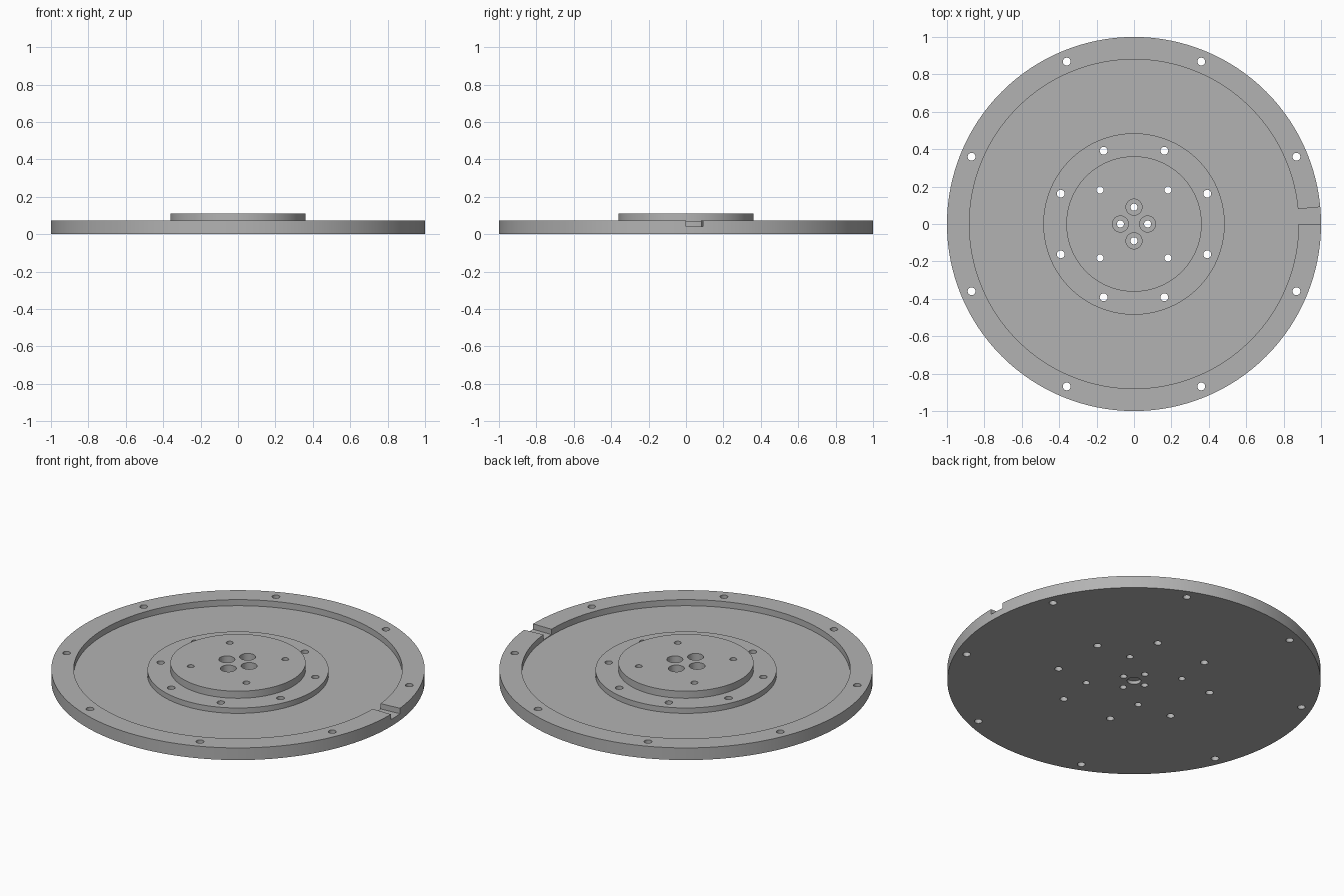
import bpy, bmesh
from math import cos, sin, pi, radians
from mathutils import Matrix, Vector

cube = bpy.data.objects.get("Cube")
if cube:
    bpy.data.objects.remove(cube, do_unlink=True)

grey = bpy.data.materials.new("machined grey")
grey.use_nodes = True
COLOUR = (0.45, 0.45, 0.45, 1)
grey.diffuse_color = COLOUR
grey.node_tree.nodes["Principled BSDF"].inputs["Base Color"].default_value = COLOUR

FLOOR, RIM, TOP = 0.036, 0.072, 0.11


def make_object(name, bm):
    bmesh.ops.recalc_face_normals(bm, faces=bm.faces)
    mesh = bpy.data.meshes.new(name)
    bm.to_mesh(mesh)
    bm.free()
    mesh.materials.append(grey)
    obj = bpy.data.objects.new(name, mesh)
    bpy.context.collection.objects.link(obj)
    return obj


def add_cylinder(bm, x, y, radius, z0, z1, sides=24):
    bmesh.ops.create_cone(bm, cap_ends=True, segments=sides, radius1=radius,
                          radius2=radius, depth=z1 - z0,
                          matrix=Matrix.Translation((x, y, (z0 + z1) / 2)))


def ring(radius, count, start):
    return [(radius * cos(a), radius * sin(a))
            for a in (radians(start) + 2 * pi * i / count for i in range(count))]


# Turned disc: rim, sunken floor, raised step and central boss
bm = bmesh.new()
profile = [(0, 0), (1, 0), (1, RIM), (0.88, RIM), (0.88, FLOOR), (0.485, FLOOR),
           (0.485, 0.068), (0.362, 0.068), (0.362, TOP), (0, TOP)]
verts = [bm.verts.new((r, 0, z)) for r, z in profile]
edges = [bm.edges.new(pair) for pair in zip(verts, verts[1:])]
bmesh.ops.spin(bm, geom=verts + edges, cent=(0, 0, 0), axis=(0, 0, 1),
               angle=2 * pi, steps=128, use_duplicate=False)
bmesh.ops.remove_doubles(bm, verts=bm.verts, dist=0.0001)
plate = make_object("flange_plate", bm)

# Through holes: rim, step, boss and the four centre bolts
bolts = [(0, 0.09), (0, -0.09), (0.073, 0), (-0.073, 0)]
bm = bmesh.new()
for points, radius in ((ring(0.94, 8, 22.5), 0.021), (ring(0.424, 8, 22.5), 0.021),
                       (ring(0.257, 4, 45), 0.019), (bolts, 0.019)):
    for x, y in points:
        add_cylinder(bm, x, y, radius, -0.1, 0.2)
drills = make_object("drill_cutter", bm)

# Recesses: counterbores, underside pocket and the slot in the rim
bm = bmesh.new()
for x, y in bolts:
    add_cylinder(bm, x, y, 0.043, 0.055, 0.2, 32)
add_cylinder(bm, 0, 0, 0.037, -0.1, 0.02, 32)
a = radians(5.2)
outline = [(0.87, 0), (1.1, 0), (1.1 * cos(a), 1.1 * sin(a)), (0.87 * cos(a), 0.87 * sin(a))]
slot = bm.faces.new([bm.verts.new((x, y, 0.04)) for x, y in outline])
walls = bmesh.ops.extrude_face_region(bm, geom=[slot], use_keep_orig=True)
bmesh.ops.translate(bm, vec=Vector((0, 0, 0.1)),
                    verts=[v for v in walls["geom"] if isinstance(v, bmesh.types.BMVert)])
recesses = make_object("recess_cutter", bm)

# Cut the plate, then discard the cutters
bpy.ops.object.select_all(action="DESELECT")
plate.select_set(True)
bpy.context.view_layer.objects.active = plate
for cutter in (recesses, drills):
    cutter.hide_render = True
    cut = plate.modifiers.new(cutter.name, "BOOLEAN")
    cut.operation, cut.solver, cut.object = "DIFFERENCE", "EXACT", cutter
    bpy.ops.object.modifier_apply(modifier=cut.name)
    bpy.data.objects.remove(cutter, do_unlink=True)
bpy.ops.object.shade_smooth_by_angle(angle=radians(30))
